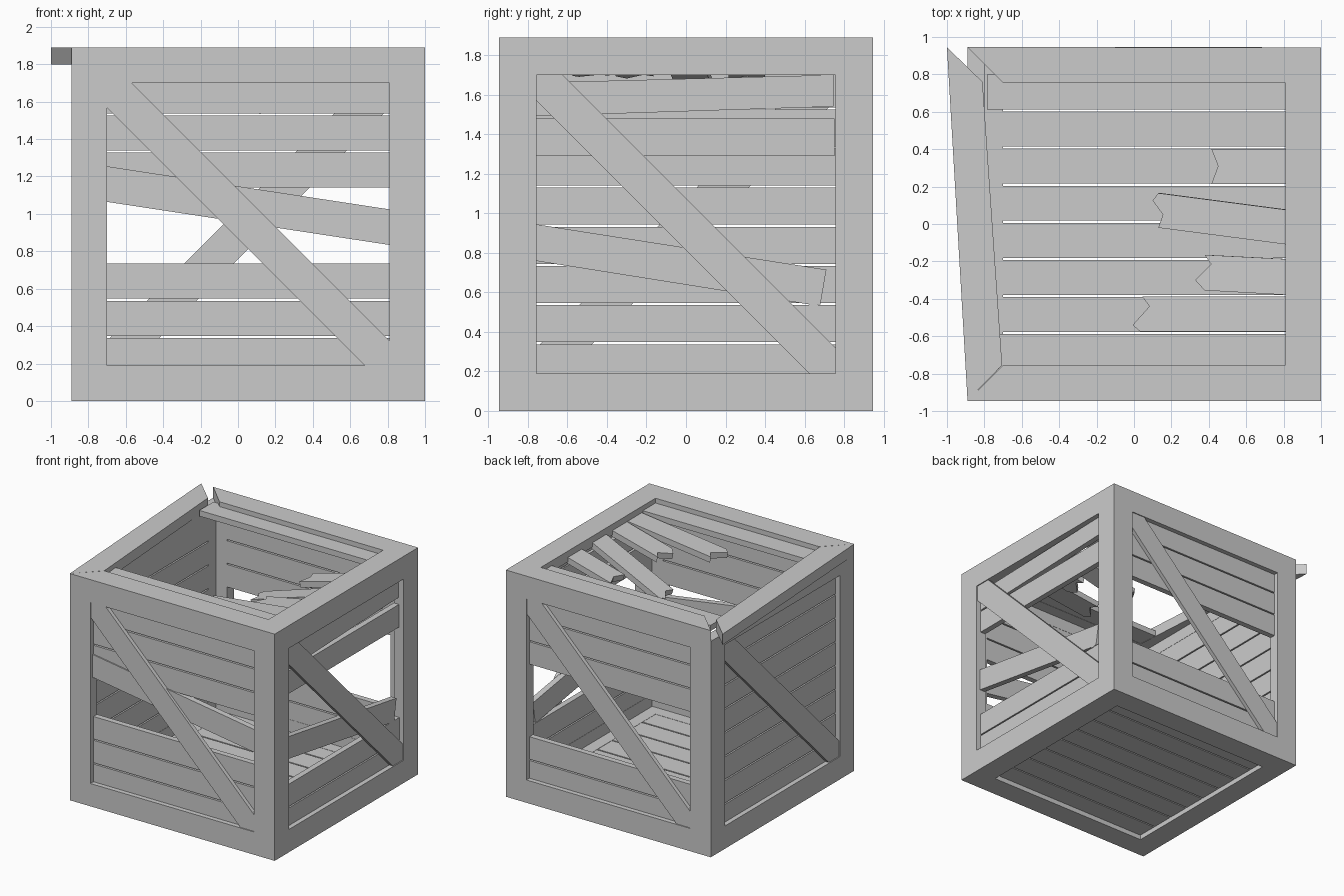
import bpy, bmesh, math
from mathutils import Matrix, Vector

if "Cube" in bpy.data.objects:
    bpy.data.objects.remove(bpy.data.objects["Cube"])

H = 0.945            # half size of the crate
OPEN = 0.755         # half size of each framed opening
T = 0.09             # frame board thickness
CX = 0.055           # crate centre in x
CENTRE = Matrix.Translation((CX, 0, H))


def wall(turn):
    """Local (u right, v up, w outward) seen from outside; turn in quarter turns."""
    return CENTRE @ Matrix.Rotation(turn * math.pi / 2, 4, 'Z') @ Matrix.Rotation(math.pi / 2, 4, 'X')


FRONT, RIGHT, BACK, LEFT = (wall(k) for k in range(4))
TOP = CENTRE
BOTTOM = CENTRE @ Matrix.Rotation(math.pi, 4, 'X')


def prism(name, pts, d0, d1, mat):
    """Extruded outline between depths d0 and d1 below the outer face."""
    bm = bmesh.new()
    a = [bm.verts.new((u, v, H - d0)) for u, v in pts]
    b = [bm.verts.new((u, v, H - d1)) for u, v in pts]
    bm.faces.new(a)
    bm.faces.new(b[::-1])
    n = len(pts)
    for i in range(n):
        bm.faces.new((a[i], b[i], b[(i + 1) % n], a[(i + 1) % n]))
    bmesh.ops.transform(bm, matrix=mat, verts=bm.verts)
    bmesh.ops.recalc_face_normals(bm, faces=bm.faces)
    me = bpy.data.meshes.new(name)
    bm.to_mesh(me)
    bm.free()
    ob = bpy.data.objects.new(name, me)
    bpy.context.collection.objects.link(ob)
    return ob


def rect(u0, u1, v0, v1):
    return [(u0, v0), (u1, v0), (u1, v1), (u0, v1)]


def planks(name, rows, mat, off):
    for r in rows:
        v = (r - 3.5) * 0.198 + off
        prism(f"{name}_plank_{r}", rect(-0.84, 0.84, v - 0.0935, v + 0.0935), 0.04, 0.088, mat)


# Mitred top and bottom frames; the top left rail is sprung loose
def mitred(name, mat, sides):
    for k in sides:
        rot = Matrix.Rotation(k * math.pi / 2, 4, 'Z')
        prism(f"{name}_rail_{k}", [(-H, -H), (H, -H), (OPEN, -OPEN), (-OPEN, -OPEN)], 0, T, mat @ rot)


mitred("top", TOP, (0, 1, 2))
mitred("bottom", BOTTOM, range(4))
prism("loose_top_rail", [(-0.945, -0.945), (-0.76, -0.755), (-0.865, 0.76), (-1.055, 0.945)], 0, T, TOP)

# Wall frames and diagonal braces
s = 0.132
for name, mat, half in (("front", FRONT, H), ("right", RIGHT, H - T),
                        ("back", BACK, H), ("left", LEFT, H - T)):
    top = H - T
    for side, sg in (("left", -1), ("right", 1)):
        u0, u1 = sorted((sg * OPEN, sg * half))
        prism(f"{name}_{side}_post", rect(u0, u1, -top, top), 0, T, mat)
    prism(f"{name}_upper_rail", rect(-OPEN, OPEN, OPEN, top), 0, T, mat)
    prism(f"{name}_lower_rail", rect(-OPEN, OPEN, -top, -OPEN), 0, T, mat)
    e = OPEN
    prism(f"{name}_brace", [(-e, e), (-e, e - s), (e - s, -e), (e, -e), (e, -e + s), (-e + s, e)],
          0.008, 0.042, mat)

# Intact planks
planks("front", (0, 1, 2, 5, 6, 7), FRONT, -0.008)
planks("back", (0, 1, 5, 6, 7), BACK, -0.008)
planks("left", range(8), LEFT, -0.008)
planks("right", (0, 1), RIGHT, -0.008)
planks("floor", range(8), BOTTOM, -0.012)
planks("top", (0, 7), TOP, 0.012)


# Slipped and broken wall planks, outlines given as (position, height)
def loose(name, mat, pts, du, d0, d1):
    prism(name, [(u - du, z - H) for u, z in pts], d0, d1, mat)


loose("front_slipped_plank", FRONT,
      [(-0.77, 1.075), (0.85, 0.828), (0.85, 1.018), (-0.77, 1.265)], CX, 0.03, 0.08)
loose("right_top_plank", RIGHT,
      [(-0.8, 1.49), (0.745, 1.54), (0.745, 1.70), (-0.8, 1.66)], 0, 0.04, 0.088)
loose("right_dropped_plank", RIGHT, rect(-0.8, 0.75, 1.29, 1.48), 0, 0.04, 0.088)
loose("right_broken_plank", RIGHT,
      [(-0.8, 0.766), (0.62, 0.54), (0.63, 0.53), (0.68, 0.54), (0.71, 0.715), (-0.8, 0.951)],
      0, 0.035, 0.085)


# Snapped lid planks hanging from the right edge, drooping inwards
def drooping(name, outline, slope):
    hinge = Vector((0.83, 0, 1.78))
    m = (Matrix.Translation(hinge) @ Matrix.Rotation(-math.atan(slope), 4, 'Y')
         @ Matrix.Translation(-hinge))
    k = math.sqrt(1 + slope * slope)
    pts = [(hinge.x + (x - hinge.x) * k - CX, y) for x, y in outline]
    prism(name, pts, 0.05, 0.1, m @ TOP)


drooping("lid_stub_a", [(0.84, 0.215), (0.84, 0.4), (0.43, 0.4), (0.465, 0.31), (0.43, 0.215)], 0.27)
drooping("lid_stub_b", [(0.84, -0.11), (0.84, 0.075), (0.15, 0.165), (0.12, 0.125),
                        (0.175, 0.05), (0.15, -0.02)], 0.36)
drooping("lid_stub_c", [(0.84, -0.38), (0.84, -0.188), (0.39, -0.165), (0.425, -0.215),
                        (0.34, -0.3), (0.39, -0.355)], 0.22)
drooping("lid_stub_d", [(0.84, -0.575), (0.84, -0.387), (0.05, -0.387), (0.09, -0.44),
                        (0.0, -0.54), (0.04, -0.575)], 0.12)
